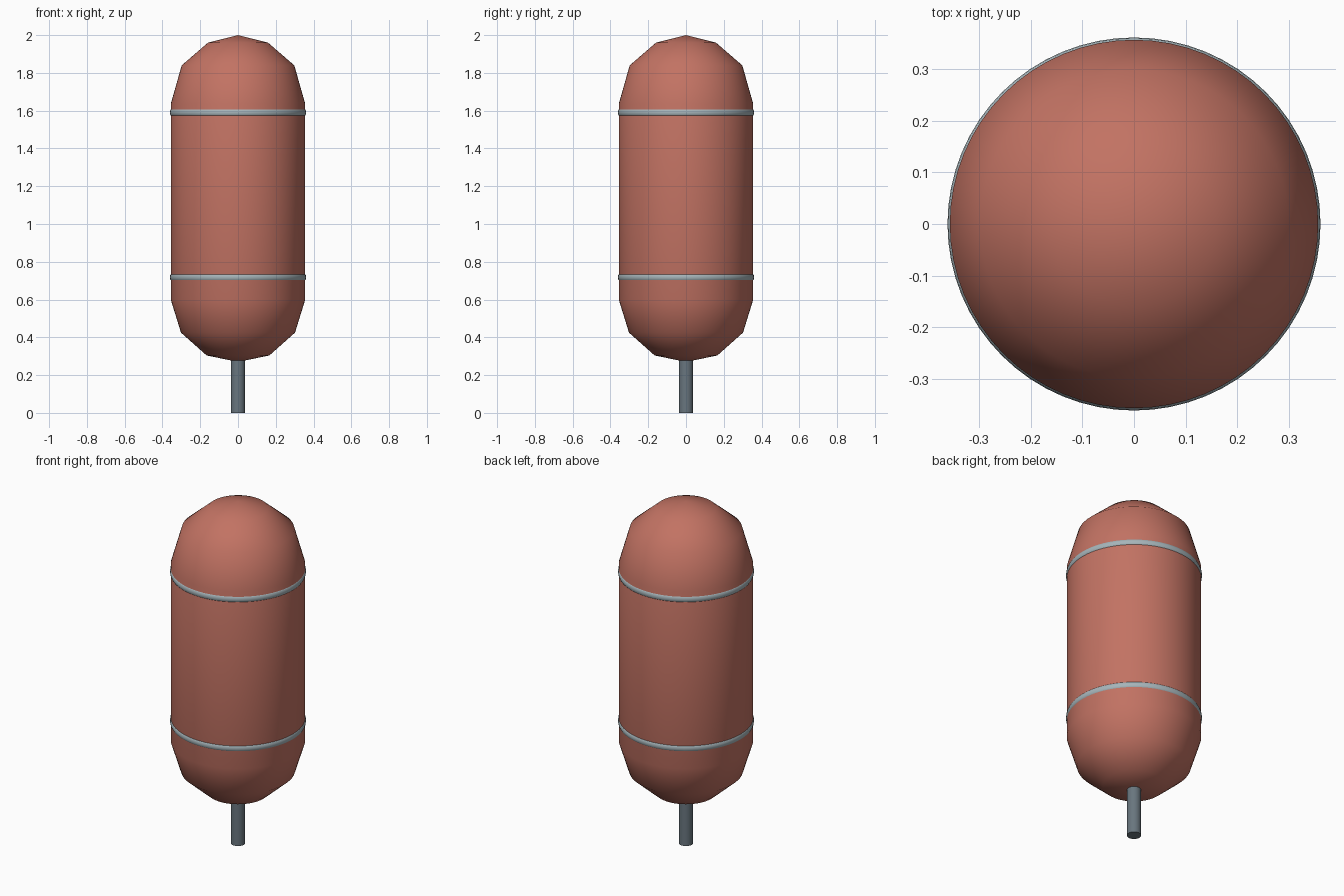
import bpy
import bmesh
import math

SEGMENTS = 64

default_cube = bpy.data.objects.get("Cube")
if default_cube:
    bpy.data.objects.remove(default_cube, do_unlink=True)


def make_material(name, rgb, metallic=0.0):
    mat = bpy.data.materials.new(name)
    mat.use_nodes = True
    color = (*rgb, 1.0)
    mat.diffuse_color = color
    mat.node_tree.nodes["Principled BSDF"].inputs["Base Color"].default_value = color
    return mat


def lathe(name, profile, material, closed=False, smooth_angle=50):
    """Spin a (radius, height) profile around the z axis."""
    bm = bmesh.new()
    verts = [bm.verts.new((r, 0, z)) for r, z in profile]
    edges = [bm.edges.new(pair) for pair in zip(verts, verts[1:])]
    if closed:
        edges.append(bm.edges.new((verts[-1], verts[0])))
    bmesh.ops.spin(bm, geom=verts + edges, cent=(0, 0, 0), axis=(0, 0, 1),
                   angle=math.tau, steps=SEGMENTS, use_merge=True)
    bmesh.ops.remove_doubles(bm, verts=bm.verts, dist=0.0001)
    bmesh.ops.recalc_face_normals(bm, faces=bm.faces)
    mesh = bpy.data.meshes.new(name)
    bm.to_mesh(mesh)
    bm.free()
    mesh.materials.append(material)
    obj = bpy.data.objects.new(name, mesh)
    bpy.context.collection.objects.link(obj)
    bpy.ops.object.select_all(action='DESELECT')
    obj.select_set(True)
    bpy.context.view_layer.objects.active = obj
    bpy.ops.object.shade_smooth_by_angle(angle=math.radians(smooth_angle))
    return obj


terracotta = make_material("terracotta red", (0.54, 0.17, 0.125))
light_steel = make_material("light steel", (0.38, 0.46, 0.49))
dark_steel = make_material("dark steel", (0.14, 0.18, 0.21))

# Capsule body with faceted domes at both ends
lathe("capsule_body", [
    (0, 0.27), (0.166, 0.304), (0.302, 0.425), (0.356, 0.60),
    (0.356, 1.636), (0.298, 1.84), (0.159, 1.96), (0, 2.0),
], terracotta)

# Rounded bands around the body
for label, height in (("lower", 0.718), ("upper", 1.59)):
    band = [(0.348 + 0.0125 * math.cos(a), height + 0.021 * math.sin(a))
            for a in (math.tau * i / 12 for i in range(12))]
    lathe(label + "_band", band, light_steel, closed=True)

# Stem below the body
lathe("stem", [(0, 0), (0.038, 0), (0.038, 0.32), (0, 0.32)], dark_steel)
